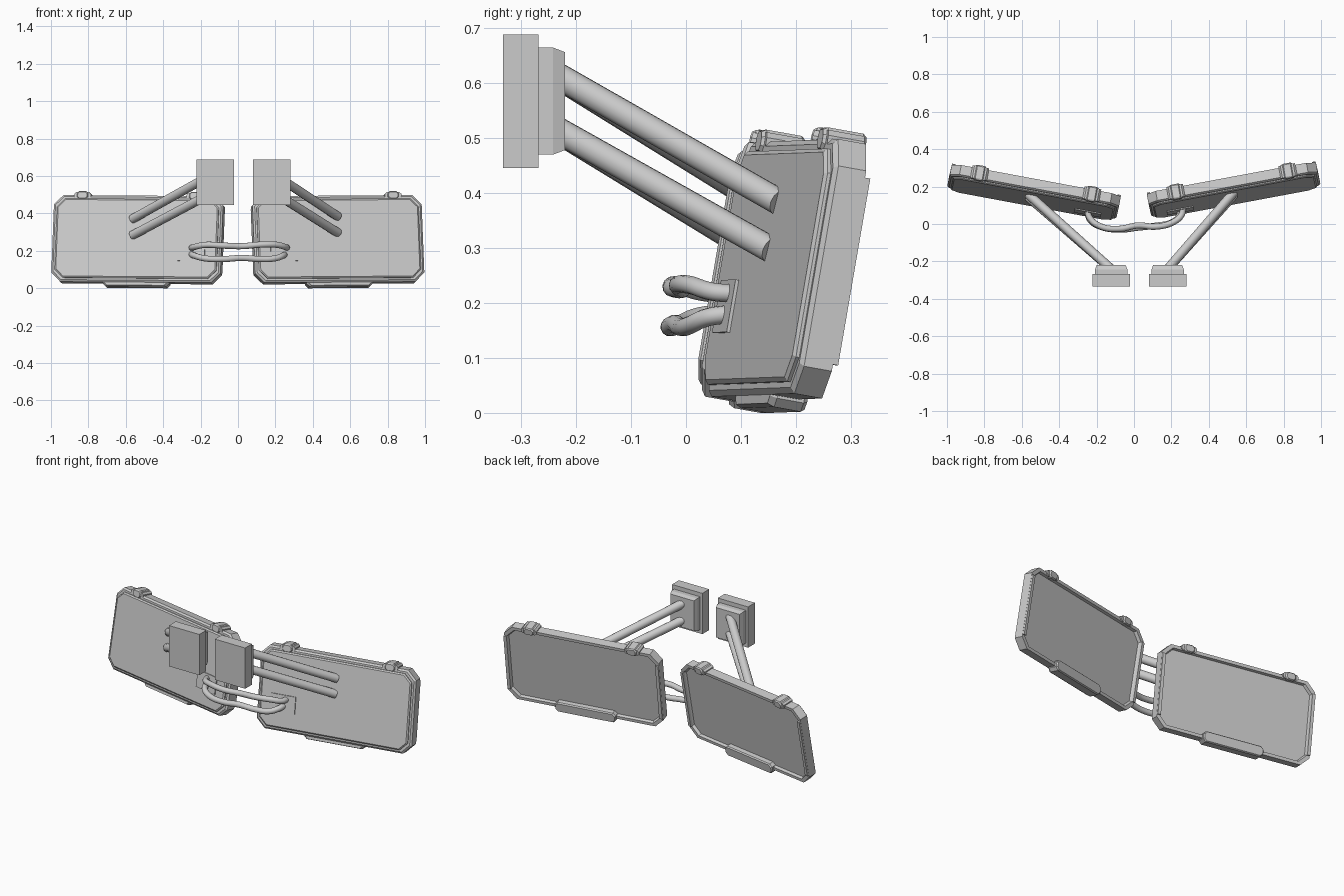
import bpy, bmesh
from math import radians
from mathutils import Matrix, Vector

if "Cube" in bpy.data.objects:
    bpy.data.objects.remove(bpy.data.objects["Cube"])


def loft(name, sections, at=(0, 0, 0), matrix=Matrix()):
    """Stack of corner-cut rectangles (y, width, height, cut) joined along y."""
    bm = bmesh.new()
    rings = []
    for y, w, h, c in sections:
        a, b = w / 2, h / 2
        if c:
            pts = [(a, b - c), (a - c, b), (c - a, b), (-a, b - c),
                   (-a, c - b), (c - a, -b), (a - c, -b), (a, c - b)]
        else:
            pts = [(a, b), (-a, b), (-a, -b), (a, -b)]
        rings.append([bm.verts.new(Vector((x, y, z)) + Vector(at)) for x, z in pts])
    n = len(rings[0])
    for r, s in zip(rings, rings[1:]):
        for i in range(n):
            bm.faces.new((r[i], r[(i + 1) % n], s[(i + 1) % n], s[i]))
    bm.faces.new(rings[0])
    bm.faces.new(rings[-1])
    bmesh.ops.recalc_face_normals(bm, faces=bm.faces)
    me = bpy.data.meshes.new(name)
    bm.to_mesh(me)
    bm.free()
    ob = bpy.data.objects.new(name, me)
    ob.matrix_world = matrix
    bpy.context.collection.objects.link(ob)
    return ob


def tube(name, points, radius, curved=False):
    """Round tube along points, converted to a smooth mesh."""
    cu = bpy.data.curves.new(name, 'CURVE')
    cu.dimensions = '3D'
    cu.bevel_depth = radius
    cu.bevel_resolution = 4
    cu.use_fill_caps = True
    if curved:
        sp = cu.splines.new('BEZIER')
        sp.bezier_points.add(len(points) - 1)
        for bp, p in zip(sp.bezier_points, points):
            bp.co = p
            bp.handle_left_type = bp.handle_right_type = 'AUTO'
        sp.resolution_u = 8
    else:
        sp = cu.splines.new('POLY')
        sp.points.add(len(points) - 1)
        for sp_pt, p in zip(sp.points, points):
            sp_pt.co = (*p, 1)
    ob = bpy.data.objects.new(name, cu)
    bpy.context.collection.objects.link(ob)
    bpy.ops.object.select_all(action='DESELECT')
    ob.select_set(True)
    bpy.context.view_layer.objects.active = ob
    bpy.ops.object.convert(target='MESH')
    bpy.ops.object.shade_smooth_by_angle(angle=radians(40))


def display(side, s, centre):
    m = (Matrix.Translation(centre) @ Matrix.Rotation(radians(10.5 * s), 4, 'Z')
         @ Matrix.Rotation(radians(-10), 4, 'X') @ Matrix.Rotation(radians(-0.4 * s), 4, 'Y'))
    # frame with recessed screen on the +y side
    loft(side + "_screen_frame", [(-.03, .90, .45, .045), (-.022, .92, .47, .05), (.03, .92, .47, .05),
                                  (.03, .885, .435, .045), (.014, .875, .425, .045)], matrix=m)
    # raised rear cover
    loft(side + "_rear_cover", [(-.025, .88, .43, .045), (-.036, .88, .43, .045),
                                (-.042, .865, .415, .04)], matrix=m)
    # thin lips on both vertical edges
    for k in (-1, 1):
        loft(side + "_edge_lip", [(.025, .018, .345, 0), (.04, .018, .345, 0)],
             at=(.45 * k, 0, 0), matrix=m)
        # top clips: wide wrap and narrow band
        loft(side + "_top_clip", [(-.03, .09, .034, .01), (.038, .09, .034, .01)],
             at=(.305 * k, 0, .234), matrix=m)
        loft(side + "_clip_band", [(-.036, .05, .034, .01), (-.028, .062, .044, .012),
                                   (.038, .062, .044, .012), (.045, .05, .034, .01)],
             at=(.305 * k, 0, .234), matrix=m)
    # bottom bar
    loft(side + "_bottom_bar", [(-.022, .34, .05, .014), (-.01, .36, .06, .016),
                                (.04, .36, .06, .016), (.047, .35, .05, .014)],
         at=(0, 0, -.226), matrix=m)
    # hose pad
    loft(side + "_hose_pad", [(-.038, .145, .097, 0), (-.048, .145, .097, 0)],
         at=(-.302 * s, 0, -.073), matrix=m)


def mount(side, x, tip):
    # wall block and stepped plate
    loft(side + "_mount_block", [(-.333, .2, .243, 0), (-.268, .2, .243, 0)], at=(x, 0, .567))
    loft(side + "_mount_plate", [(-.27, .172, .195, 0), (-.242, .172, .195, 0),
                                 (-.22, .155, .178, 0)], at=(x, 0, .567))
    # parallel arms
    tx, ty, tz = tip
    tube(side + "_upper_arm", [(x, -.24, .617), (tx, ty, tz)], .0245)
    tube(side + "_lower_arm", [(x, -.24, .518), (tx, ty - .014, tz - .087)], .0245)


display("right", 1, (.533, .183, .26))
display("left", -1, (-.535, .171, .26))
mount("right", .18, (.535, .17, .383))
mount("left", -.122, (-.565, .158, .37))

# two linking hoses
tube("upper_hose", [(-.25, .075, .215), (-.235, .03, .22), (-.175, -.014, .232), (-.08, -.026, .228),
                    (.02, -.008, .225), (.12, -.014, .233), (.21, .01, .232),
                    (.255, .05, .22), (.262, .085, .217)], .0165, True)
tube("lower_hose", [(-.25, .07, .182), (-.235, .022, .175), (-.18, -.014, .16), (-.08, -.03, .156),
                    (.02, -.02, .162), (.12, -.008, .156), (.2, .008, .16),
                    (.24, .04, .174), (.25, .08, .18)], .0165, True)
